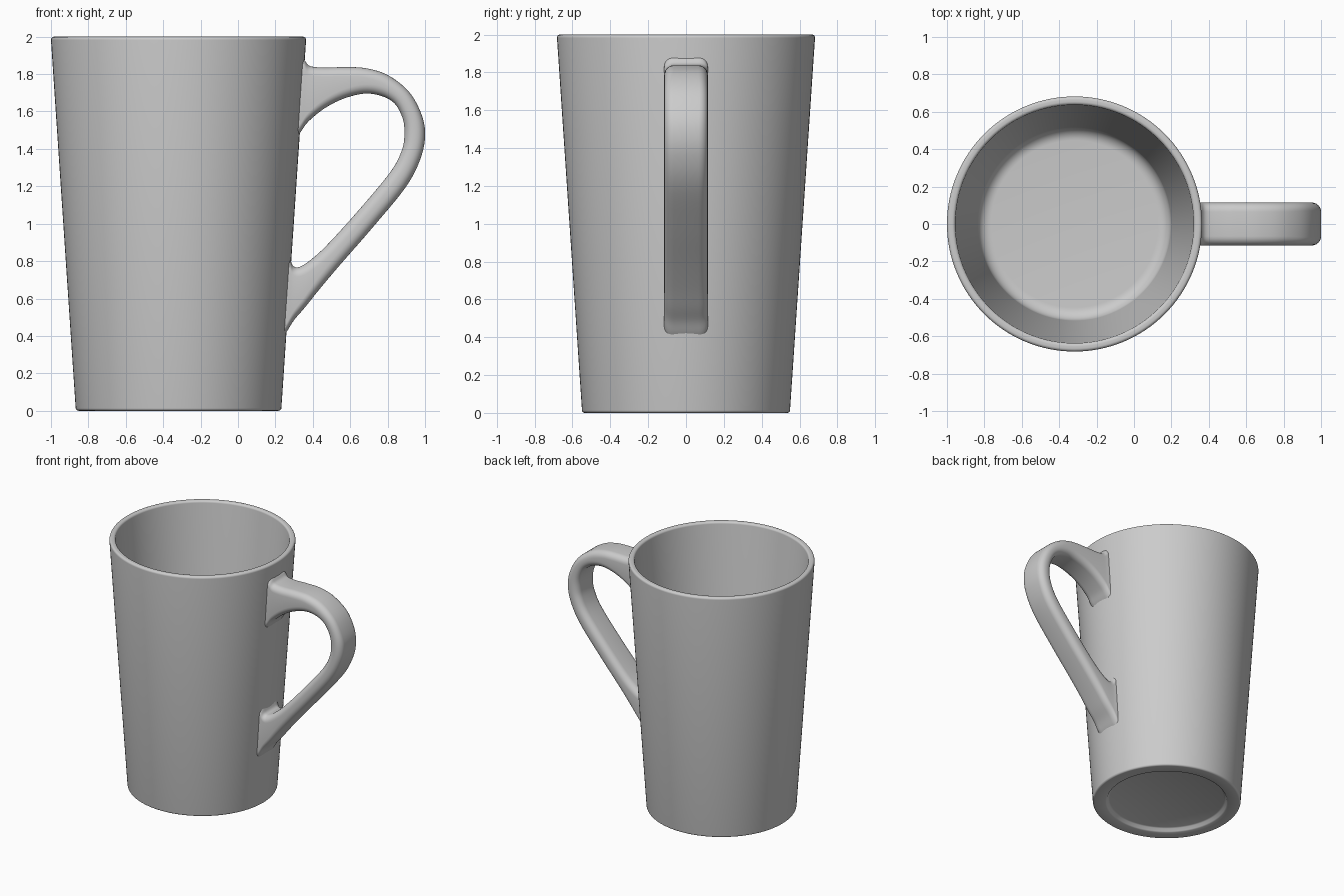
import bpy, bmesh, math
from mathutils import Vector

if "Cube" in bpy.data.objects:
    bpy.data.objects.remove(bpy.data.objects["Cube"])

CX = -0.318   # axis of the cup


def finish(bm, name, angle):
    bmesh.ops.recalc_face_normals(bm, faces=bm.faces)
    mesh = bpy.data.meshes.new(name)
    bm.to_mesh(mesh)
    bm.free()
    obj = bpy.data.objects.new(name, mesh)
    bpy.context.collection.objects.link(obj)
    bpy.ops.object.select_all(action='DESELECT')
    obj.select_set(True)
    bpy.context.view_layer.objects.active = obj
    bpy.ops.object.shade_smooth_by_angle(angle=math.radians(angle))
    return obj


def arc(cx, cz, r, a0, a1, n=6):
    steps = [math.radians(a0 + (a1 - a0) * i / n) for i in range(n + 1)]
    return [(cx + r * math.cos(a), cz + r * math.sin(a)) for a in steps]


# Cup body: one closed profile (recessed foot, tapered wall, rounded rim, inside)
profile = [(0, 0.03), (0.425, 0.03), (0.437, 0.025), (0.447, 0.006), (0.457, 0)]
profile += arc(0.535, 0.015, 0.015, -90, -4)
profile += arc(0.665, 1.983, 0.017, -4, 90)
profile += arc(0.654, 1.983, 0.017, 90, 176)
profile += arc(0.447, 0.17, 0.07, -4, -90, 8)
profile += [(0, 0.10)]

bm = bmesh.new()
verts = [bm.verts.new((CX + r, 0, z)) for r, z in profile]
edges = [bm.edges.new(pair) for pair in zip(verts, verts[1:])]
bmesh.ops.spin(bm, geom=verts + edges, cent=(CX, 0, 0), axis=(0, 0, 1),
               angle=math.tau, steps=128)
bmesh.ops.remove_doubles(bm, verts=bm.verts, dist=0.0002)
finish(bm, "cup_body", 50)

# Handle: (outer x, outer z, inner x, inner z) stations, flared into the wall
stations = [
    (0.325, 1.895, 0.305, 1.45), (0.355, 1.875, 0.335, 1.49),
    (0.385, 1.843, 0.375, 1.545), (0.46, 1.835, 0.46, 1.615),
    (0.56, 1.837, 0.56, 1.667), (0.68, 1.832, 0.67, 1.695),
    (0.80, 1.795, 0.76, 1.685), (0.91, 1.71, 0.835, 1.645),
    (0.975, 1.60, 0.88, 1.565), (1.0, 1.49, 0.89, 1.48),
    (0.98, 1.36, 0.875, 1.39), (0.90, 1.20, 0.81, 1.27),
    (0.72, 0.98, 0.63, 1.055), (0.55, 0.785, 0.47, 0.88),
    (0.44, 0.655, 0.38, 0.80), (0.36, 0.555, 0.325, 0.768),
    (0.30, 0.485, 0.295, 0.775), (0.262, 0.425, 0.278, 0.81),
    (0.235, 0.39, 0.262, 0.83),
]


def smooth_path(points, n=5):
    p = [Vector(q) for q in points]
    p = [p[0] * 2 - p[1]] + p + [p[-1] * 2 - p[-2]]
    out = []
    for a, b, c, d in zip(p, p[1:], p[2:], p[3:]):
        for i in range(n):
            t = i / n
            out.append(0.5 * (2 * b + (c - a) * t + (2 * a - 5 * b + 4 * c - d) * t ** 2
                              + (3 * b - a - 3 * c + d) * t ** 3))
    return out + [p[-2]]


HALF_WIDTH = 0.115
bm = bmesh.new()
rings = []
for ox, oz, ix, iz in smooth_path(stations):
    outer, inner = Vector((ox, 0, oz)), Vector((ix, 0, iz))
    mid, half = (outer + inner) / 2, (outer - inner).length / 2
    across = (outer - inner).normalized()
    r = min(0.05, half * 0.9)
    ring = []
    for sy, su, a0 in ((1, 1, 0), (-1, 1, 90), (-1, -1, 180), (1, -1, 270)):
        for y, u in arc(sy * (HALF_WIDTH - r), su * (half - r), r, a0, a0 + 90):
            ring.append(bm.verts.new(mid + across * u + Vector((0, y, 0))))
    rings.append(ring)
for a, b in zip(rings, rings[1:]):
    for i in range(len(a)):
        j = (i + 1) % len(a)
        bm.faces.new((a[i], a[j], b[j], b[i]))
bm.faces.new(rings[0])
bm.faces.new(rings[-1])
finish(bm, "handle", 50)
